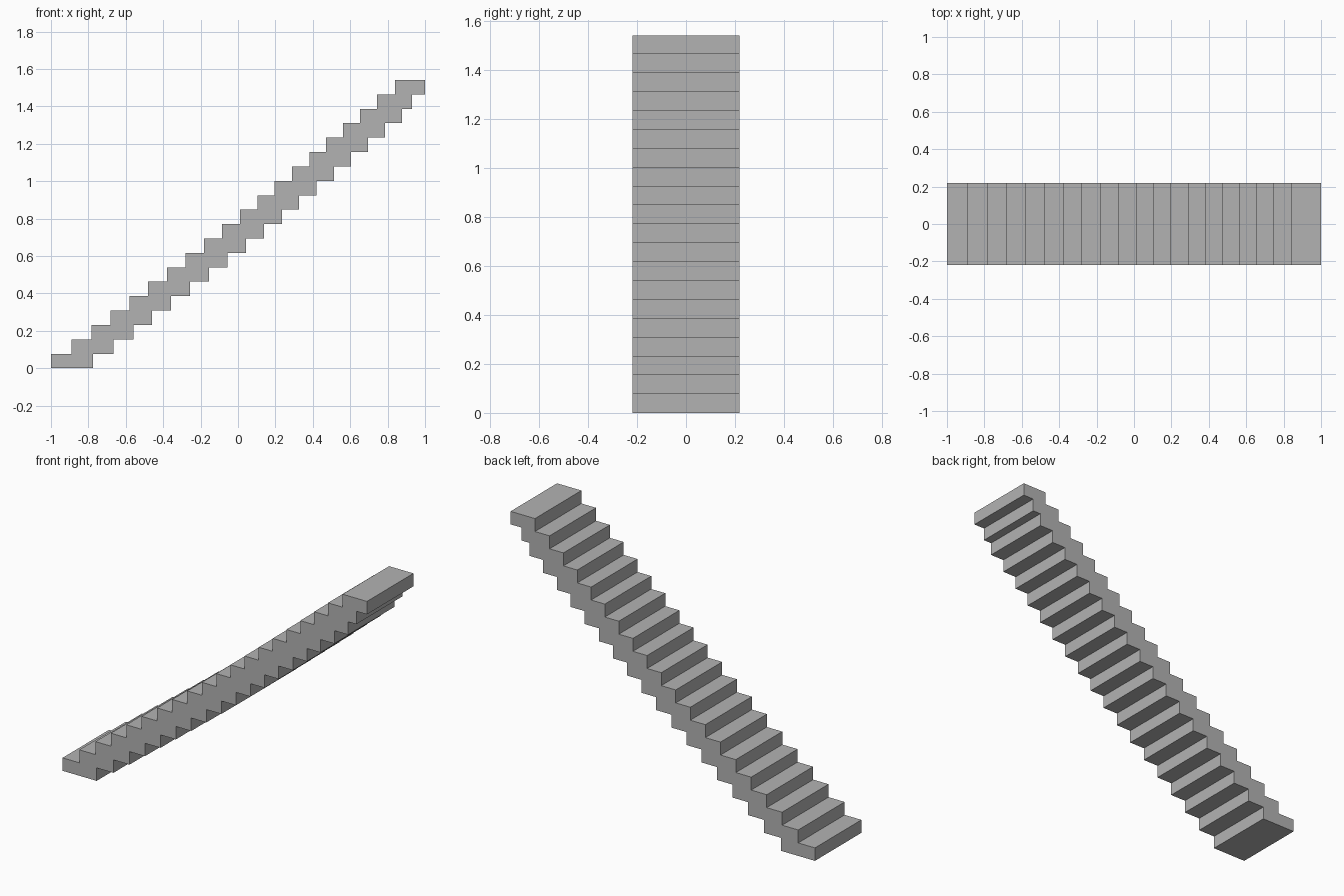
import bpy
import bmesh

cube = bpy.data.objects.get("Cube")
if cube:
    bpy.data.objects.remove(cube, do_unlink=True)

RISE = 1.541 / 20      # height of one step
HALF_WIDTH = 0.218     # half the flight width
OVERLAP = 0.224        # length of each stacked slab

# Front edge of every step: the treads get slightly shorter uphill
starts = [-1.0, -0.89, -0.784, -0.683, -0.581, -0.48, -0.379, -0.28, -0.181, -0.085,
          0.01, 0.103, 0.196, 0.289, 0.381, 0.471, 0.562, 0.653, 0.744, 0.84]
# Back edge of every slab, with the top two cut short at the landing
ends = [x + OVERLAP for x in starts[:-2]] + [0.93, 1.0]


def staircase_line(edges):
    """Zigzag of (x, z) corners, two for every step."""
    points = []
    for i, x in enumerate(edges):
        points += [(x, i * RISE), (x, (i + 1) * RISE)]
    return points


# Closed side profile: up the underside, back down the treads
profile = staircase_line(ends) + staircase_line(starts)[::-1]

# Extrude the profile across the width
bm = bmesh.new()
side = bm.faces.new([bm.verts.new((x, -HALF_WIDTH, z)) for x, z in profile])
extruded = bmesh.ops.extrude_face_region(bm, geom=[side], use_keep_orig=True)
verts = [g for g in extruded["geom"] if isinstance(g, bmesh.types.BMVert)]
bmesh.ops.translate(bm, verts=verts, vec=(0, 2 * HALF_WIDTH, 0))
bmesh.ops.recalc_face_normals(bm, faces=bm.faces)

mesh = bpy.data.meshes.new("stair_flight")
bm.to_mesh(mesh)
bm.free()
stairs = bpy.data.objects.new("stair_flight", mesh)
bpy.context.collection.objects.link(stairs)

# Plain grey finish
grey = bpy.data.materials.new("concrete_grey")
grey.use_nodes = True
colour = (0.45, 0.45, 0.45, 1.0)
grey.diffuse_color = colour
grey.node_tree.nodes["Principled BSDF"].inputs["Base Color"].default_value = colour
mesh.materials.append(grey)
